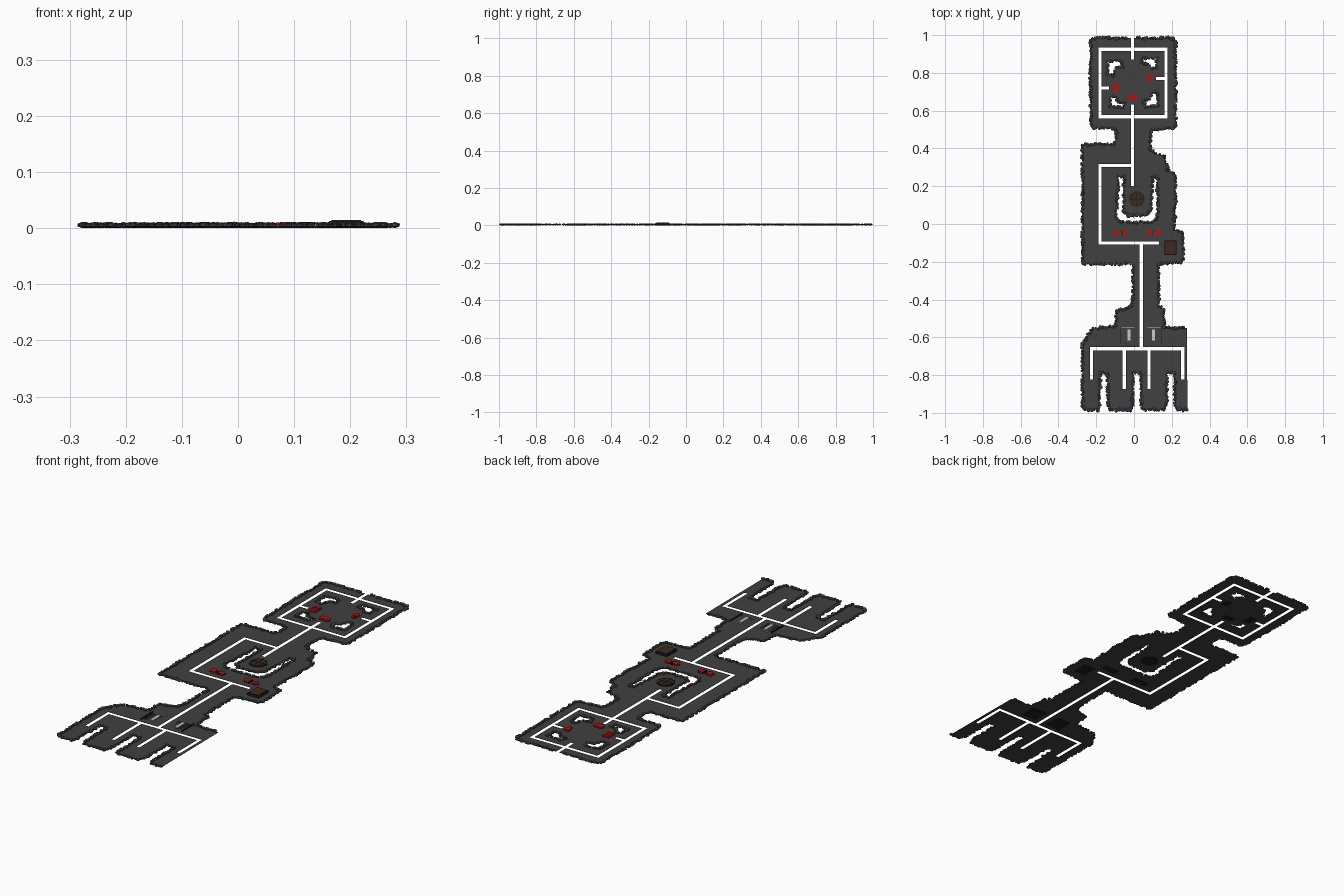
import bpy, bmesh, math, random
from mathutils import Vector, Matrix

random.seed(4)


def mat(name, r, g, b):
    m = bpy.data.materials.new(name)
    m.diffuse_color = (r, g, b, 1)
    return m


FLOOR = mat("floor grey", 0.052, 0.052, 0.052)
ROCK = mat("rock grey", 0.048, 0.048, 0.048)
RED = mat("barrel red", 0.45, 0.006, 0.006)
DARK = mat("black iron", 0.012, 0.012, 0.012)
BROWN = mat("dark wood", 0.05, 0.023, 0.012)
LIGHT = mat("door grey", 0.6, 0.6, 0.6)


def finish(name, bm, material):
    me = bpy.data.meshes.new(name)
    bm.to_mesh(me)
    bm.free()
    me.materials.append(material)
    ob = bpy.data.objects.new(name, me)
    bpy.context.collection.objects.link(ob)
    return ob


def boxes(name, material, items):
    bm = bmesh.new()
    for x0, x1, y0, y1, z0, z1 in items:
        m = Matrix.Translation(((x0 + x1) / 2, (y0 + y1) / 2, (z0 + z1) / 2))
        m = m @ Matrix.Diagonal((x1 - x0, y1 - y0, z1 - z0, 1))
        bmesh.ops.create_cube(bm, size=1, matrix=m)
    return finish(name, bm, material)


def drums(name, material, items, r, z0, z1, sides):
    bm = bmesh.new()
    for x, y in items:
        bmesh.ops.create_cone(bm, cap_ends=True, segments=sides, radius1=r, radius2=r,
                              depth=z1 - z0, matrix=Matrix.Translation((x, y, (z0 + z1) / 2)))
    return finish(name, bm, material)


# Cave outline, clockwise from the top room
outline = [(-0.22, 0.985), (0.21, 0.985), (0.22, 0.97), (0.22, 0.52), (0.205, 0.505),
           (0.10, 0.50), (0.085, 0.46), (0.09, 0.39), (0.12, 0.37), (0.165, 0.36),
           (0.175, 0.29), (0.22, 0.26), (0.215, -0.03), (0.26, -0.05), (0.262, -0.19),
           (0.245, -0.205), (0.14, -0.21), (0.13, -0.23), (0.13, -0.43), (0.155, -0.45),
           (0.16, -0.545), (0.28, -0.55), (0.283, -0.985)]
for cx in (0.195, 0.015, -0.16):          # slots between the dug arms
    outline += [(cx + 0.035, -0.985), (cx + 0.023, -0.96), (cx + 0.019, -0.79),
                (cx - 0.019, -0.79), (cx - 0.023, -0.96), (cx - 0.035, -0.985)]
outline += [(-0.255, -0.985), (-0.273, -0.96), (-0.273, -0.63), (-0.22, -0.555),
            (-0.095, -0.54), (-0.095, -0.46), (-0.02, -0.44), (-0.005, -0.40),
            (-0.005, -0.22), (-0.02, -0.21), (-0.273, -0.21), (-0.273, 0.42),
            (-0.11, 0.425), (-0.095, 0.45), (-0.10, 0.505), (-0.21, 0.51), (-0.23, 0.53),
            (-0.23, 0.97)]

# Holes: the U-shaped pit and four ragged pits in the top room
holes = [[(-0.082, 0.25), (-0.095, 0.04), (-0.07, 0.010), (0.10, 0.010), (0.125, 0.04),
          (0.123, 0.25), (0.10, 0.25), (0.09, 0.07), (0.06, 0.045), (-0.03, 0.045),
          (-0.055, 0.07), (-0.055, 0.25)]]
for cx, cy, sx, sy in ((-0.10, 0.825, 1, 1), (0.08, 0.85, -1, 0.7),
                       (-0.09, 0.645, 1, -0.7), (0.088, 0.662, -1, -1)):
    shape = [(-0.04, 0.035), (0.03, 0.04), (0.04, 0.01), (0.005, 0.0), (-0.01, -0.042),
             (-0.038, -0.03)]
    holes.append([(cx + px * sx, cy + py * sy) for px, py in shape])

# Open track channels in the floor: x0, y0, x1, y1
paths = [(-0.008, 1.02, -0.008, 0.88), (-0.18, 0.925, 0.17, 0.925),
         (-0.18, 0.568, 0.17, 0.568), (-0.18, 0.568, -0.18, 0.925),
         (0.17, 0.568, 0.17, 0.925), (0.125, 0.77, 0.17, 0.77), (-0.18, 0.72, -0.14, 0.72),
         (-0.008, 0.625, -0.008, 0.21), (-0.18, 0.31, -0.008, 0.31),
         (-0.18, 0.31, -0.18, -0.10), (-0.18, -0.10, 0.125, -0.10),
         (0.038, -0.10, 0.038, -0.66), (-0.225, -0.66, 0.258, -0.66),
         (-0.225, -0.66, -0.225, -0.815), (-0.052, -0.66, -0.052, -0.865),
         (0.08, -0.66, 0.08, -0.865), (0.258, -0.66, 0.258, -0.815)]
w = 0.0085
rects = [(min(a, c) - w, max(a, c) + w, min(b, d) - w, max(b, d) + w) for a, b, c, d in paths]

# Floor sheet with holes, from a filled 2D curve
cu = bpy.data.curves.new("cave_floor", 'CURVE')
cu.dimensions = '2D'
cu.fill_mode = 'BOTH'
for loop in [outline] + holes:
    sp = cu.splines.new('POLY')
    sp.points.add(len(loop) - 1)
    for p, (px, py) in zip(sp.points, loop):
        p.co = (px, py, 0, 1)
    sp.use_cyclic_u = True
cu.materials.append(FLOOR)
floor = bpy.data.objects.new("cave_floor", cu)
floor.location.z = 0.003
bpy.context.collection.objects.link(floor)
bpy.context.view_layer.objects.active = floor
floor.select_set(True)
bpy.ops.object.convert(target='MESH')

# Slice the sheet along the channel sides and drop the faces inside them
bm = bmesh.new()
bm.from_mesh(floor.data)
bmesh.ops.remove_doubles(bm, verts=bm.verts, dist=1e-5)
cuts = {(0, round(v, 5)) for r in rects for v in r[:2]}
cuts |= {(1, round(v, 5)) for r in rects for v in r[2:]}
for axis, v in sorted(cuts):
    co, no = Vector((0, 0, 0)), Vector((0, 0, 0))
    co[axis], no[axis] = v, 1
    bmesh.ops.bisect_plane(bm, geom=bm.verts[:] + bm.edges[:] + bm.faces[:], dist=1e-6,
                           plane_co=co, plane_no=no)
inside = []
for f in bm.faces:
    c = f.calc_center_median()
    if any(r[0] < c.x < r[1] and r[2] < c.y < r[3] for r in rects):
        inside.append(f)
bmesh.ops.delete(bm, geom=inside, context='FACES')
for f in bm.faces:
    if f.normal.z < 0:
        f.normal_flip()
bm.to_mesh(floor.data)
bm.free()
sol = floor.modifiers.new("thickness", 'SOLIDIFY')
sol.thickness = 0.001

# Rock rim around every edge, coarse lumps of varied size
bm = bmesh.new()
for n, loop in enumerate([outline] + holes):
    for i, a in enumerate(loop):
        a, b = Vector(a), Vector(loop[(i + 1) % len(loop)])
        if n == 0 and a.x > 0.27 and b.x > 0.27:
            continue                       # the cut right edge has no rocks
        steps = max(1, round((b - a).length / 0.014))
        for k in range(steps):
            p = a.lerp(b, k / steps)
            if p.y > 0.9 and abs(p.x + 0.008) < 0.018:
                continue                   # exit channel
            r = random.uniform(0.007, 0.0125)
            h = random.uniform(0.0045, 0.0058)
            m = Matrix.Translation((p.x + random.uniform(-.004, .004),
                                    p.y + random.uniform(-.004, .004), h))
            m = m @ Matrix.Diagonal((r * random.uniform(.8, 1.1), r, h, 1))
            m = m @ Matrix.Rotation(random.uniform(0, 6.28), 4, 'Z')
            bmesh.ops.create_icosphere(bm, subdivisions=1, radius=1, matrix=m)
finish("rock_rim", bm, ROCK)

# Red barrels, some upright and some stacked flat
drums("red_barrels", RED, [(-0.095, -0.048), (-0.05, -0.048), (0.083, -0.048),
                           (0.127, -0.048), (0.085, 0.775), (-0.017, 0.668),
                           (0.005, 0.668)], 0.016, 0.003, 0.0105, 10)
boxes("stacked_barrels", RED, [(-0.111, -0.079, y - 0.007, y + 0.007, 0.003, 0.0105)
                               for y in (0.702, 0.72, 0.738)]
      + [(0.078, 0.092, 0.748, 0.765, 0.003, 0.009)])
boxes("barrel_bands", DARK, [(x - 0.002, x + 0.002, -0.064, -0.032, 0.003, 0.0108)
                             for x in (-0.064, 0.099)])

# Dark footings under the props
boxes("prop_footings", DARK, [(-0.112, -0.034, -0.063, -0.033, 0, 0.003),
                              (0.066, 0.143, -0.063, -0.033, 0, 0.003),
                              (-0.112, -0.078, 0.694, 0.746, 0, 0.003),
                              (-0.032, 0.02, 0.653, 0.683, 0, 0.003),
                              (0.07, 0.10, 0.748, 0.79, 0, 0.003)])

# Round wooden platform with iron ring and bars
drums("platform_footing", DARK, [(0.015, 0.132)], 0.041, 0, 0.0055, 16)
drums("round_platform", BROWN, [(0.015, 0.132)], 0.037, 0.0055, 0.008, 16)
boxes("platform_bars", DARK, [(0.013, 0.017, 0.093, 0.171, 0.004, 0.009),
                              (-0.024, 0.054, 0.13, 0.134, 0.004, 0.009),
                              (-0.008, -0.005, 0.10, 0.164, 0.004, 0.009),
                              (0.035, 0.038, 0.10, 0.164, 0.004, 0.009)])

# Wooden chest with iron frame
boxes("chest", BROWN, [(0.167, 0.219, -0.158, -0.092, 0.002, 0.0145)])
x0, x1, y0, y1 = 0.162, 0.224, -0.163, -0.087
boxes("chest_frame", DARK, [(x0, x0 + 0.006, y0, y1, 0, 0.0125),
                            (x1 - 0.006, x1, y0, y1, 0, 0.0125),
                            (x0, x1, y0, y0 + 0.006, 0, 0.0125),
                            (x0, x1, y1 - 0.006, y1, 0, 0.0125), (x0, x1, y0, y1, 0, 0.002)])

# Pair of gates at the dig site
boxes("gate_panels", LIGHT, [(x - 0.008, x + 0.008, -0.618, -0.558, 0.004, 0.0075)
                             for x in (-0.026, 0.104)]
      + [(x - 0.034, x + 0.034, -0.549, -0.545, 0.004, 0.0075) for x in (-0.032, 0.106)])
boxes("gate_frames", DARK, [(x - 0.002, x + 0.002, -0.635, -0.545, 0, 0.009)
                            for x in (-0.07, 0.147)]
      + [(x - 0.035, x + 0.035, -0.625, -0.545, 0, 0.003) for x in (-0.032, 0.106)])
